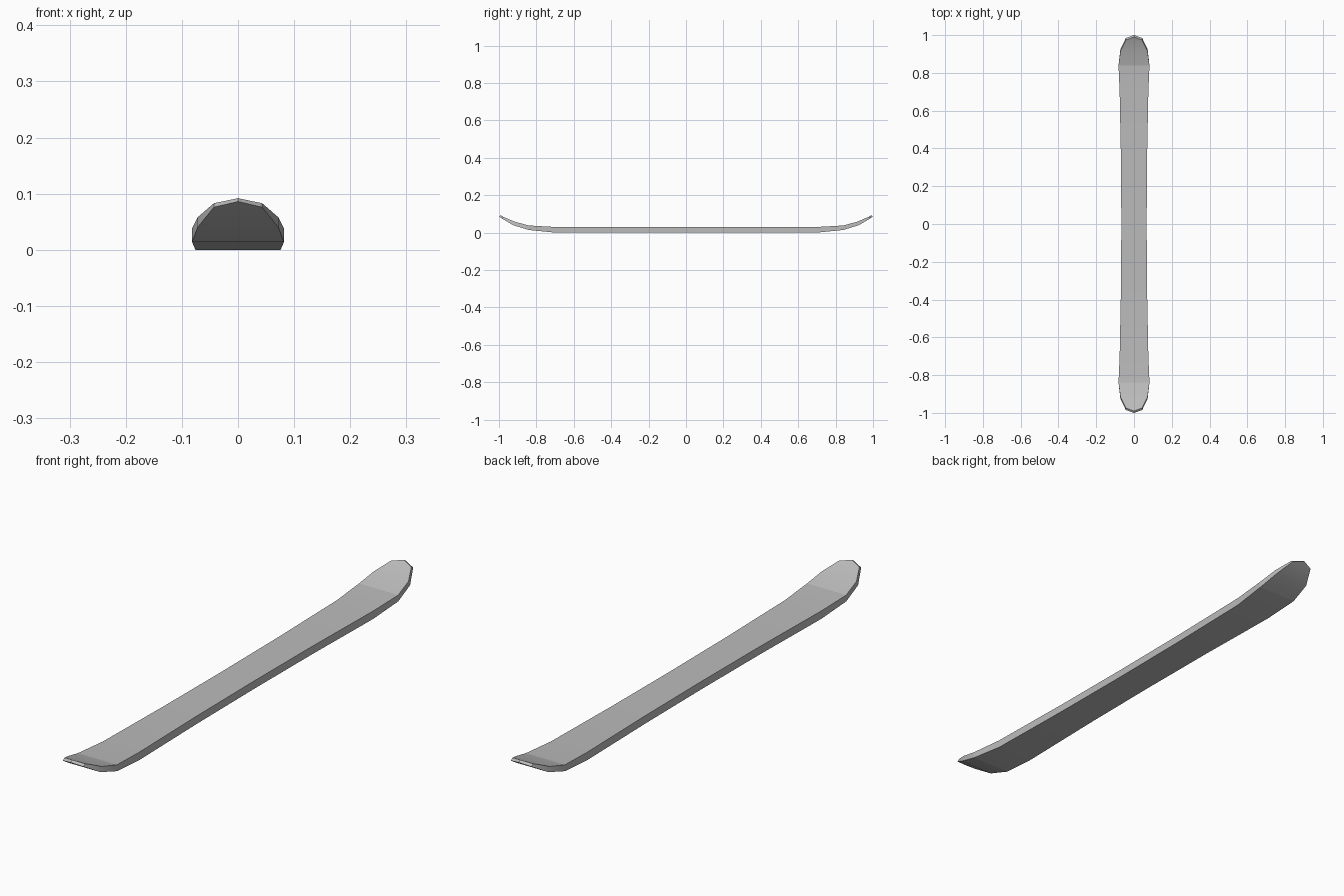
import bpy, bmesh, math

cube = bpy.data.objects.get("Cube")
if cube:
    bpy.data.objects.remove(cube)

# Half profile of the ski: y of bottom, y of top, half width, z of bottom, z of top
HALF = [
    (0.00, 0.00, 0.067, 0.000, 0.030),
    (0.34, 0.34, 0.069, 0.000, 0.030),
    (0.70, 0.70, 0.076, 0.000, 0.030),
    (0.84, 0.84, 0.082, 0.014, 0.038),
    (0.925, 0.915, 0.072, 0.040, 0.058),
    (0.985, 0.974, 0.043, 0.076, 0.083),
    (1.00, 0.99, 0.000, 0.086, 0.092),
]
BEND = 0.84
stations = [(-a, -b, w, l, h) for a, b, w, l, h in HALF[:0:-1]] + HALF

# Closed cross-sections joined into one solid, pinched to a point at each tip
mesh = bpy.data.meshes.new("ski")
bm = bmesh.new()
rings = []
for yb, yt, w, low, high in stations:
    corners = [(-w, yb, low), (w, yb, low), (w, yt, high), (-w, yt, high)]
    rings.append([bm.verts.new(c) for c in corners])
for a, b in zip(rings, rings[1:]):
    for i in range(4):
        j = (i + 1) % 4
        bm.faces.new((a[i], a[j], b[j], b[i]))
bmesh.ops.remove_doubles(bm, verts=bm.verts, dist=0.0001)
bmesh.ops.recalc_face_normals(bm, faces=bm.faces)

# Smooth shovels, with sharp rims and a crease where the ends start to rise
for face in bm.faces:
    face.smooth = True
for edge in bm.edges:
    at_bend = all(abs(abs(v.co.y) - BEND) < 0.001 for v in edge.verts)
    edge.smooth = not at_bend and edge.calc_face_angle(0) < math.radians(30)
bm.to_mesh(mesh)
bm.free()
ski = bpy.data.objects.new("ski", mesh)
bpy.context.collection.objects.link(ski)

# Plain grey finish
grey = bpy.data.materials.new("plain grey")
grey.use_nodes = True
colour = (0.5, 0.5, 0.5, 1)
grey.diffuse_color = colour
grey.node_tree.nodes["Principled BSDF"].inputs["Base Color"].default_value = colour
mesh.materials.append(grey)
